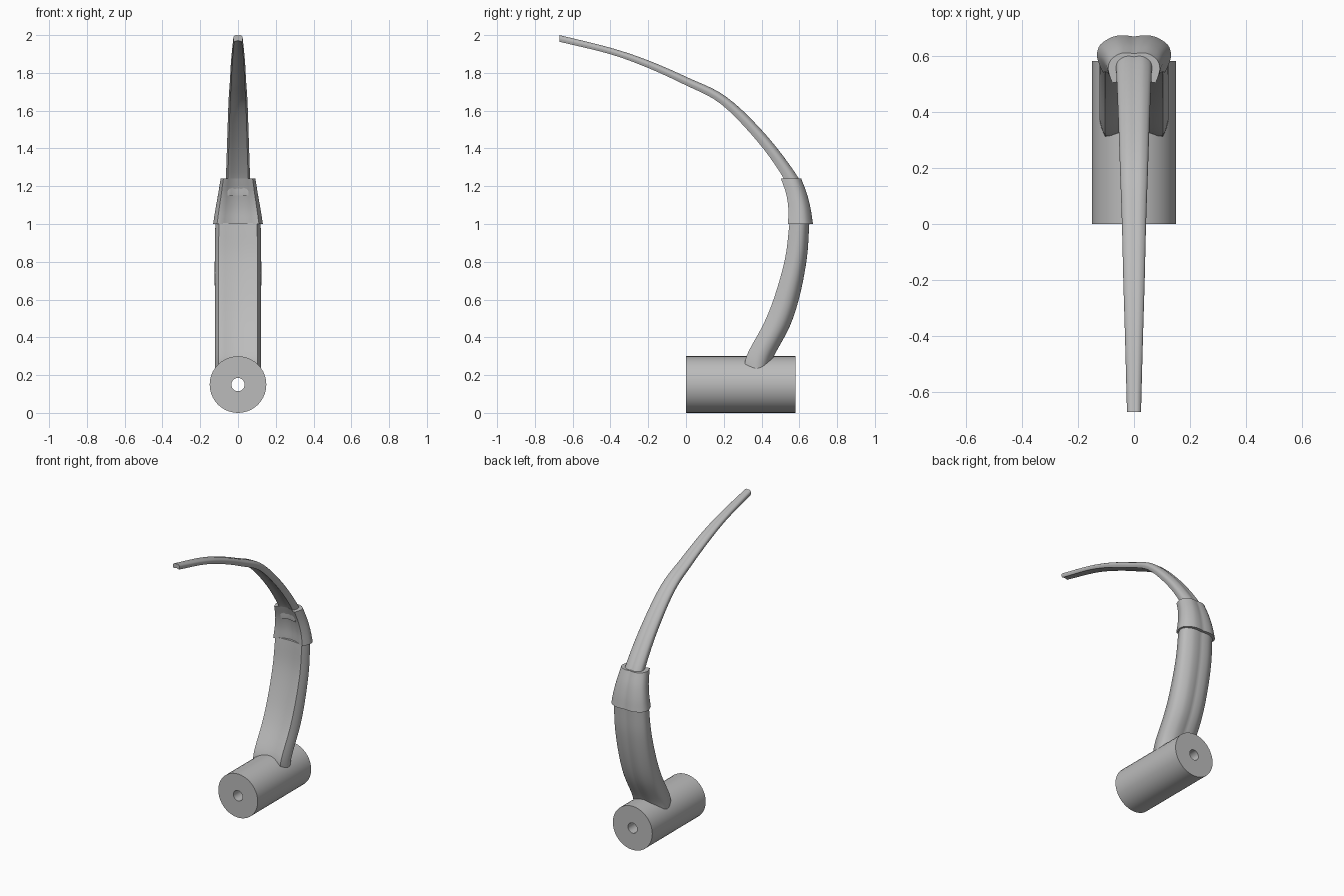
import bpy, bmesh, math
from mathutils import Vector

cube = bpy.data.objects.get("Cube")
if cube:
    bpy.data.objects.remove(cube, do_unlink=True)

grey = bpy.data.materials.new("plain grey")
grey.use_nodes = True
grey.diffuse_color = (0.5, 0.5, 0.5, 1)
grey.node_tree.nodes["Principled BSDF"].inputs["Base Color"].default_value = (0.5, 0.5, 0.5, 1)


def finish(name, bm):
    bmesh.ops.recalc_face_normals(bm, faces=bm.faces)
    mesh = bpy.data.meshes.new(name)
    bm.to_mesh(mesh)
    bm.free()
    mesh.materials.append(grey)
    obj = bpy.data.objects.new(name, mesh)
    bpy.context.collection.objects.link(obj)
    bpy.ops.object.select_all(action='DESELECT')
    obj.select_set(True)
    bpy.context.view_layer.objects.active = obj
    bpy.ops.object.shade_smooth_by_angle(angle=math.radians(35))
    return obj


def smooth_path(points, steps):
    """Catmull-Rom curve through tuples of any length."""
    pts = [Vector(p) for p in points]
    pts = [2 * pts[0] - pts[1]] + pts + [2 * pts[-1] - pts[-2]]
    out = []
    for a, b, c, d in zip(pts, pts[1:], pts[2:], pts[3:]):
        for i in range(steps):
            t = i / steps
            out.append(0.5 * (2 * b + (c - a) * t + (2 * a - 5 * b + 4 * c - d) * t * t
                              + (3 * b - a - 3 * c + d) * t ** 3))
    return out + [pts[-2]]


# Half cross-section: sideways fraction, front-to-back fraction
BACK = smooth_path([(0.84, 0), (0.95, 0.25), (1, 0.5), (0.9, 0.76), (0.58, 0.96),
                    (0.28, 1), (0, 0.97)], 3)
FRONT = [(0, 0.16), (0.3, 0.13), (0.55, 0.06), (0.7, 0.01)]


def section(dish):
    half = [(u, v * dish) for u, v in FRONT] + [tuple(p) for p in BACK]
    return half + [(-u, v) for u, v in half[-2:0:-1]]


def loft(name, stations, dish=1.0, steps=5):
    """Each station: half width, front y, front z, back y, back z."""
    bm = bmesh.new()
    rings = []
    for w, fy, fz, by, bz in smooth_path(stations, steps):
        rings.append([bm.verts.new((u * w, fy + (by - fy) * v, fz + (bz - fz) * v))
                      for u, v in section(dish)])
    n = len(rings[0])
    for r, s in zip(rings, rings[1:]):
        for i in range(n):
            j = (i + 1) % n
            bm.faces.new((r[i], r[j], s[j], s[i]))
    bm.faces.new(rings[0])
    bm.faces.new(rings[-1])
    return finish(name, bm)


# Bored cylinder that carries the arm
bm = bmesh.new()
SIDES, RADIUS, BORE, LENGTH = 40, 0.15, 0.035, 0.58
rings = []
for r, y in ((BORE, 0), (RADIUS, 0), (RADIUS, LENGTH), (BORE, LENGTH)):
    angles = [math.tau * i / SIDES for i in range(SIDES)]
    rings.append([bm.verts.new((r * math.sin(a), y, RADIUS + r * math.cos(a))) for a in angles])
for k in range(4):
    r, s = rings[k], rings[(k + 1) % 4]
    for i in range(SIDES):
        j = (i + 1) % SIDES
        bm.faces.new((r[i], r[j], s[j], s[i]))
finish("base_cylinder", bm)

# Thick lower arm
loft("lower_arm", [
    (0.123, 0.315, 0.21, 0.43, 0.21),
    (0.123, 0.32, 0.30, 0.465, 0.30),
    (0.123, 0.41, 0.47, 0.55, 0.46),
    (0.123, 0.47, 0.62, 0.602, 0.62),
    (0.123, 0.525, 0.82, 0.64, 0.82),
    (0.120, 0.548, 1.005, 0.653, 1.005)], dish=0.6)

# Tapered sleeve
loft("sleeve", [
    (0.132, 0.54, 1.0, 0.672, 1.0),
    (0.119, 0.542, 1.08, 0.660, 1.08),
    (0.105, 0.530, 1.16, 0.640, 1.16),
    (0.092, 0.503, 1.24, 0.610, 1.24)], dish=1.6)

# Long curved blade
loft("curved_blade", [
    (0.066, 0.54, 1.15, 0.622, 1.15),
    (0.064, 0.518, 1.24, 0.598, 1.24),
    (0.057, 0.38, 1.435, 0.425, 1.47),
    (0.050, 0.185, 1.635, 0.215, 1.672),
    (0.043, -0.008, 1.738, 0.01, 1.775),
    (0.038, -0.21, 1.83, -0.20, 1.866),
    (0.032, -0.405, 1.9, -0.40, 1.933),
    (0.025, -0.67, 1.965, -0.67, 2.0)])
